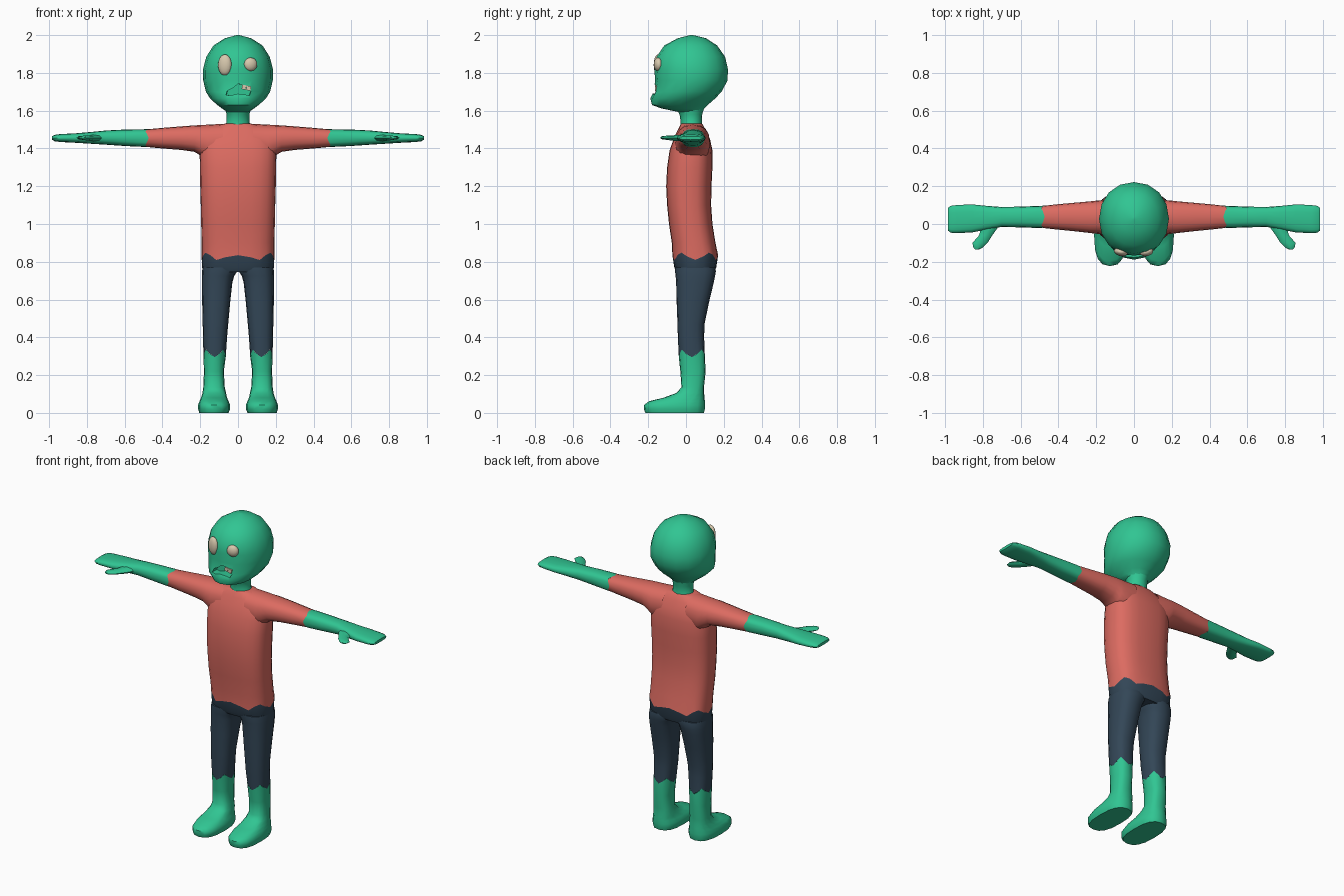
import bpy, bmesh, math
from mathutils import Vector, Matrix


def material(name, rgb):
    m = bpy.data.materials.new(name)
    m.diffuse_color = (*rgb, 1)
    return m


GREEN = material("green_skin", (0.03, 0.56, 0.29))
RED = material("red_shirt", (0.72, 0.148, 0.12))
NAVY = material("navy_trousers", (0.033, 0.062, 0.095))
CREAM = material("cream", (0.68, 0.58, 0.42))

# Order in which (u, v, along) map to x, y, z for each loft axis
AXES = {"z": lambda u, v, w: (u, v, w),
        "x": lambda u, v, w: (w, u, v),
        "y": lambda u, v, w: (u, w, v)}


def finish(name, bm, mat, mirror=False, angle=50):
    bmesh.ops.recalc_face_normals(bm, faces=bm.faces)
    me = bpy.data.meshes.new(name)
    bm.to_mesh(me)
    bm.free()
    me.materials.append(mat)
    smooth(me, angle)
    ob = bpy.data.objects.new(name, me)
    bpy.context.collection.objects.link(ob)
    if mirror:
        mod = ob.modifiers.new("mirror", "MIRROR")
        mod.use_clip = False
        mod.use_mirror_merge = False
    return ob


def smooth(me, angle):
    for p in me.polygons:
        p.use_smooth = True
    me.set_sharp_from_angle(angle=math.radians(angle))


def loft(name, rings, mat, axis="z", n=16, sq=2.4, zig=None, zig_ring=None,
         caps=(True, True), mirror=False, angle=50):
    """Rings are (along, u_min, u_max, v_min, v_max); zig(a) offsets one ring."""
    bm = bmesh.new()
    loops = []
    for i, (w, u0, u1, v0, v1) in enumerate(rings):
        loop = []
        for k in range(n):
            a = 2 * math.pi * k / n
            c, s = math.cos(a), math.sin(a)
            u = (u0 + u1) / 2 + (u1 - u0) / 2 * math.copysign(abs(c) ** (2 / sq), c)
            v = (v0 + v1) / 2 + (v1 - v0) / 2 * math.copysign(abs(s) ** (2 / sq), s)
            dw = zig(a) if zig and i == zig_ring else 0
            loop.append(bm.verts.new(AXES[axis](u, v, w + dw)))
        loops.append(loop)
    for a, b in zip(loops, loops[1:]):
        for k in range(n):
            j = (k + 1) % n
            bm.faces.new((a[k], a[j], b[j], b[k]))
    if caps[0]:
        bm.faces.new(loops[0])
    if caps[1]:
        bm.faces.new(loops[-1])
    return finish(name, bm, mat, mirror, angle)


# Ragged hems
def cuff(a):
    return -0.02 * math.cos(4 * a)


def sleeve_hem(a):
    return -0.009 * math.cos(4 * a)


def waist(a):
    t = math.degrees(math.asin(min(1, abs(math.sin(a)))))
    pts = [(0, -0.02), (35, 0.025), (65, -0.03), (80, 0.005), (90, 0.005)]
    for (t0, z0), (t1, z1) in zip(pts, pts[1:]):
        if t <= t1 + 1e-6:
            return z0 + (z1 - z0) * (t - t0) / (t1 - t0)
    return 0


# Shirt body
hem = (0.83, -0.192, 0.192, -0.072, 0.17)
loft("shirt_body", [
    hem, (0.90, -0.192, 0.192, -0.075, 0.156), (1.0, -0.195, 0.195, -0.09, 0.14),
    (1.1, -0.197, 0.197, -0.1, 0.133), (1.2, -0.2, 0.2, -0.105, 0.135),
    (1.3, -0.202, 0.202, -0.1, 0.14), (1.39, -0.203, 0.203, -0.087, 0.14),
    (1.45, -0.195, 0.195, -0.065, 0.127), (1.495, -0.16, 0.16, -0.045, 0.105),
    (1.525, -0.1, 0.1, -0.03, 0.09), (1.532, -0.065, 0.065, -0.025, 0.082)],
    RED, n=24, sq=2.7, zig=waist, zig_ring=0, caps=(False, True))

# Sleeves
cuff_ring = (0.482, -0.022, 0.097, 1.407, 1.502)
loft("sleeves", [
    (0.08, -0.06, 0.125, 1.34, 1.53), (0.16, -0.056, 0.127, 1.33, 1.526),
    (0.195, -0.052, 0.124, 1.36, 1.524), (0.23, -0.048, 0.12, 1.382, 1.522),
    (0.30, -0.04, 0.114, 1.392, 1.517), (0.40, -0.03, 0.105, 1.4, 1.509), cuff_ring],
    RED, axis="x", zig=sleeve_hem, zig_ring=6, caps=(False, False), mirror=True)

# Forearms and hands
loft("arms", [
    cuff_ring, (0.60, -0.018, 0.092, 1.413, 1.5), (0.70, -0.015, 0.09, 1.42, 1.495),
    (0.78, -0.03, 0.096, 1.425, 1.487), (0.86, -0.045, 0.104, 1.43, 1.48),
    (0.94, -0.048, 0.1, 1.434, 1.476), (0.97, -0.046, 0.096, 1.438, 1.472),
    (0.985, -0.035, 0.085, 1.446, 1.464)],
    GREEN, axis="x", sq=2.6, zig=sleeve_hem, zig_ring=0, caps=(False, True), mirror=True)

# Thumbs
loft("thumbs", [
    (0.02, 0.70, 0.82, 1.437, 1.473), (-0.025, 0.725, 0.81, 1.438, 1.473),
    (-0.06, 0.75, 0.82, 1.44, 1.47), (-0.10, 0.775, 0.855, 1.445, 1.468),
    (-0.125, 0.80, 0.85, 1.448, 1.465), (-0.135, 0.82, 0.84, 1.453, 1.461)],
    GREEN, axis="y", n=8, sq=2, mirror=True)

# Trousers: hips, then legs
loft("trouser_hips", [
    (0.745, -0.18, 0.18, -0.05, 0.15), (0.77, -0.19, 0.19, -0.062, 0.16), hem],
    NAVY, n=24, sq=2.7, zig=waist, zig_ring=2, caps=(True, False))
ankle = (0.315, 0.065, 0.183, -0.038, 0.1)
loft("trouser_legs", [
    ankle, (0.40, 0.058, 0.185, -0.043, 0.096), (0.47, 0.052, 0.187, -0.045, 0.098),
    (0.60, 0.04, 0.19, -0.05, 0.125), (0.69, 0.03, 0.191, -0.052, 0.147),
    (0.725, 0.02, 0.191, -0.055, 0.154), (0.75, 0.004, 0.19, -0.058, 0.158),
    (0.77, 0.0, 0.188, -0.058, 0.155)],
    NAVY, sq=2.5, zig=cuff, zig_ring=0, caps=(False, True), mirror=True)

# Shins and bare feet
loft("feet", [
    (0.0, 0.05, 0.205, -0.215, 0.095), (0.02, 0.042, 0.211, -0.223, 0.1),
    (0.042, 0.042, 0.211, -0.222, 0.1), (0.062, 0.05, 0.204, -0.195, 0.1),
    (0.08, 0.058, 0.196, -0.12, 0.098), (0.105, 0.063, 0.188, -0.052, 0.096),
    (0.135, 0.07, 0.184, -0.024, 0.095), (0.22, 0.075, 0.18, -0.03, 0.104), ankle],
    GREEN, sq=2.6, zig=cuff, zig_ring=8, caps=(True, False), mirror=True)

# Neck
loft("neck", [
    (1.515, -0.072, 0.072, -0.03, 0.088), (1.54, -0.06, 0.06, -0.028, 0.084),
    (1.58, -0.06, 0.06, -0.034, 0.086), (1.63, -0.075, 0.075, -0.06, 0.1)],
    GREEN, sq=2)

# Head with jutting jaw
head = loft("head", [
    (1.593, -0.058, 0.058, -0.04, 0.085), (1.612, -0.085, 0.085, -0.13, 0.097),
    (1.63, -0.11, 0.11, -0.18, 0.115), (1.665, -0.148, 0.148, -0.189, 0.155),
    (1.70, -0.17, 0.17, -0.172, 0.188), (1.76, -0.184, 0.184, -0.163, 0.22),
    (1.82, -0.185, 0.185, -0.168, 0.222), (1.885, -0.168, 0.168, -0.156, 0.207),
    (1.945, -0.13, 0.13, -0.115, 0.165), (1.983, -0.07, 0.07, -0.045, 0.107),
    (2.0, -0.008, 0.008, 0.022, 0.038)],
    GREEN, sq=2.1)

# Crooked open mouth cut into the head
outline = [(-0.072, 1.683), (-0.045, 1.68), (0.0, 1.69), (0.045, 1.685), (0.068, 1.68),
           (0.078, 1.70), (0.06, 1.73), (0.0, 1.742), (-0.03, 1.72), (-0.065, 1.705)]
bm = bmesh.new()
near = [bm.verts.new((x, -0.3, z)) for x, z in outline]
far = [bm.verts.new((x * 0.85, -0.125, z)) for x, z in outline]
bm.faces.new(near)
bm.faces.new(far)
for k in range(len(outline)):
    j = (k + 1) % len(outline)
    bm.faces.new((near[k], near[j], far[j], far[k]))
cutter = finish("mouth_cutter", bm, GREEN)
cutter.hide_render = True
mod = head.modifiers.new("mouth", "BOOLEAN")
mod.operation, mod.solver, mod.object = "DIFFERENCE", "EXACT", cutter
bpy.context.view_layer.objects.active = head
bpy.ops.object.modifier_apply(modifier="mouth")
bpy.data.objects.remove(cutter)
smooth(head.data, 40)

# Mismatched eyes
for name, x, z, rx, rz in (("large_eye", -0.07, 1.842, 0.037, 0.056),
                           ("small_eye", 0.067, 1.845, 0.036, 0.036)):
    bm = bmesh.new()
    bmesh.ops.create_uvsphere(bm, u_segments=16, v_segments=10, radius=1)
    mat = (Matrix.Translation((x, -0.148, z)) @ Matrix.Rotation(x * 3.5, 4, "Z")
           @ Matrix.Diagonal((rx, 0.022, rz, 1)))
    bmesh.ops.transform(bm, matrix=mat, verts=bm.verts)
    finish(name, bm, CREAM)

# Teeth
for name, x, z, w in (("tooth_inner", 0.032, 1.724, 0.022), ("tooth_outer", 0.056, 1.719, 0.024)):
    bm = bmesh.new()
    bmesh.ops.create_cube(bm, size=1)
    mat = (Matrix.Translation((x, -0.15, z)) @ Matrix.Rotation(0.2, 4, "Y")
           @ Matrix.Diagonal((w, 0.03, 0.024, 1)))
    bmesh.ops.transform(bm, matrix=mat, verts=bm.verts)
    finish(name, bm, CREAM, angle=30)
